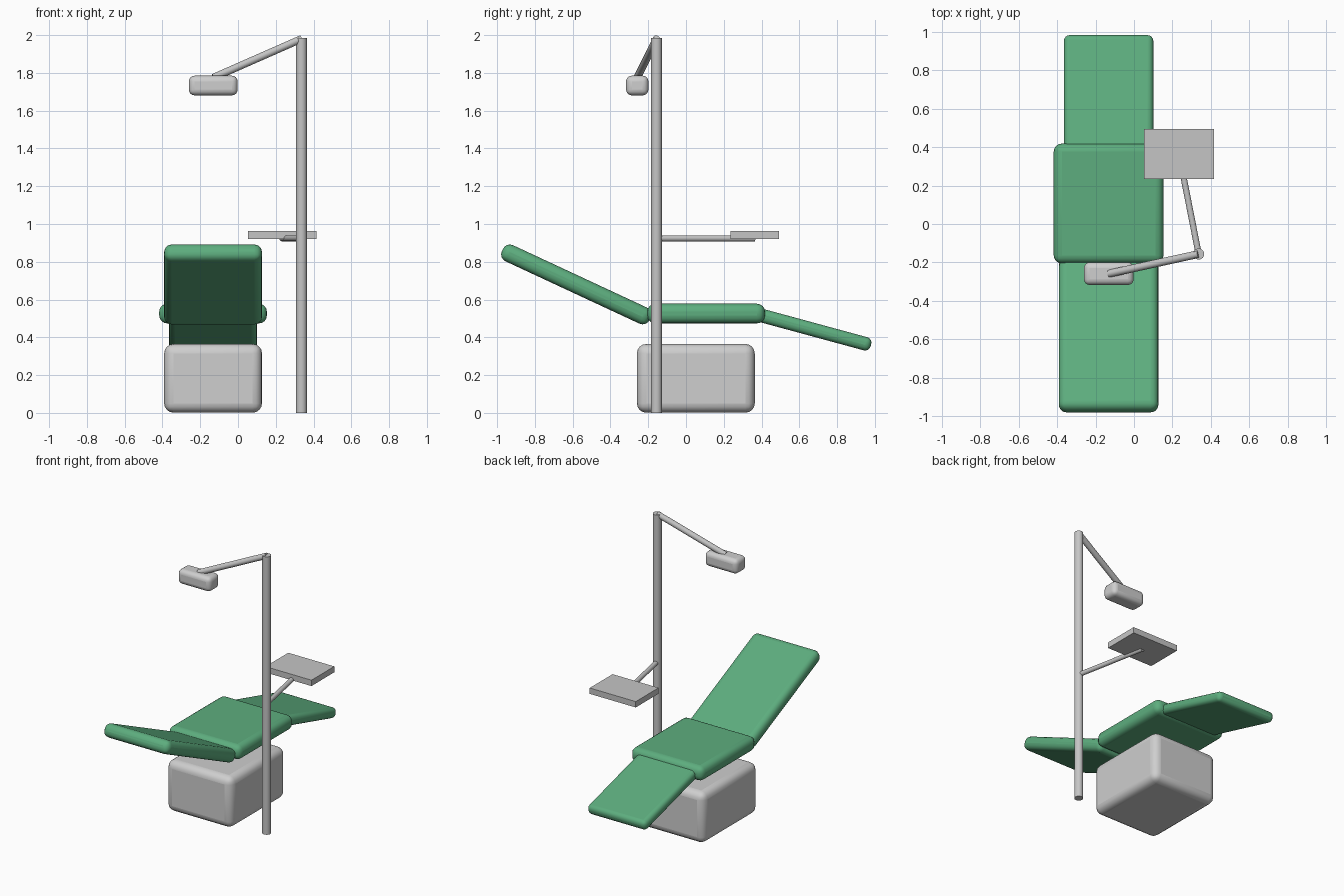
import bpy
import math
from mathutils import Vector

cube = bpy.data.objects.get("Cube")
if cube:
    bpy.data.objects.remove(cube, do_unlink=True)


def material(name, color):
    mat = bpy.data.materials.new(name)
    mat.use_nodes = True
    mat.diffuse_color = (*color, 1)
    mat.node_tree.nodes["Principled BSDF"].inputs["Base Color"].default_value = (*color, 1)
    return mat


GREEN = material("green upholstery", (0.11, 0.42, 0.21))
LIGHT = material("light grey enamel", (0.62, 0.62, 0.62))
METAL = material("grey metal", (0.56, 0.56, 0.56))


def box(name, center, size, mat, radius=0.0, tilt=0.0):
    """Box, optionally rounded and tilted about the x axis."""
    bpy.ops.mesh.primitive_cube_add(size=1, location=center)
    obj = bpy.context.object
    obj.name = name
    obj.scale = size
    bpy.ops.object.transform_apply(location=False, rotation=False, scale=True)
    obj.rotation_euler.x = tilt
    obj.data.materials.append(mat)
    if radius:
        bevel = obj.modifiers.new("rounded edges", "BEVEL")
        bevel.width = radius
        bevel.segments = 4
        bpy.ops.object.shade_smooth_by_angle(angle=math.radians(40))
    return obj


def cushion(name, x, width, start, end, thickness, radius):
    """Rounded slab whose centre line runs between two (y, z) points."""
    dy, dz = end[0] - start[0], end[1] - start[1]
    center = (x, (start[0] + end[0]) / 2, (start[1] + end[1]) / 2)
    size = (width, math.hypot(dy, dz), thickness)
    return box(name, center, size, GREEN, radius, math.atan2(dz, dy))


def rod(name, start, end, radius, mat):
    """Cylinder between two points."""
    a, b = Vector(start), Vector(end)
    bpy.ops.mesh.primitive_cylinder_add(vertices=24, radius=radius,
                                        depth=(b - a).length, location=(a + b) / 2)
    obj = bpy.context.object
    obj.name = name
    obj.rotation_euler = (b - a).to_track_quat("Z", "Y").to_euler()
    obj.data.materials.append(mat)
    bpy.ops.object.shade_smooth_by_angle(angle=math.radians(40))
    return obj


# Chair
CHAIR_X = -0.132
box("base", (CHAIR_X, 0.052, 0.183), (0.518, 0.624, 0.364), LIGHT, 0.05)
cushion("seat", CHAIR_X, 0.57, (-0.205, 0.526), (0.418, 0.526), 0.104, 0.042)
cushion("backrest", CHAIR_X, 0.518, (-0.972, 0.862), (-0.19, 0.498), 0.094, 0.04)
cushion("leg_rest", CHAIR_X, 0.465, (0.383, 0.52), (0.979, 0.358), 0.072, 0.03)

# Pole with lamp
POLE_X, POLE_Y = 0.336, -0.156
rod("pole", (POLE_X, POLE_Y, 0), (POLE_X, POLE_Y, 1.985), 0.029, METAL)
rod("lamp_arm", (POLE_X, POLE_Y, 1.98), (-0.13, -0.258, 1.775), 0.02, METAL)
box("lamp", (-0.131, -0.258, 1.733), (0.258, 0.118, 0.104), LIGHT, 0.03)

# Instrument tray
rod("tray_arm", (POLE_X, POLE_Y, 0.924), (0.234, 0.364, 0.924), 0.016, METAL)
box("tray", (0.234, 0.364, 0.942), (0.364, 0.258, 0.042), METAL)
